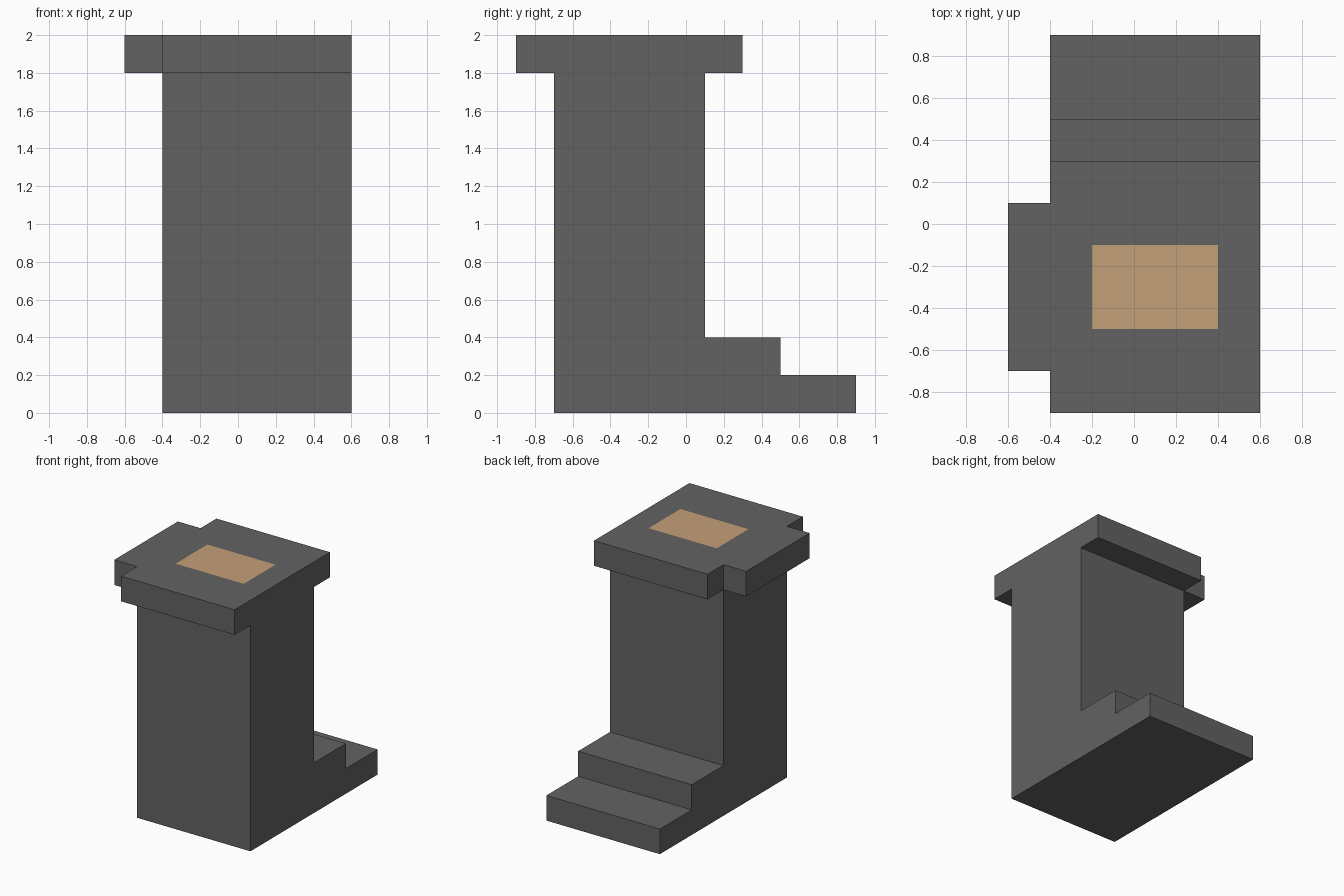
import bpy
import bmesh

cube = bpy.data.objects.get("Cube")
if cube:
    bpy.data.objects.remove(cube, do_unlink=True)


def make_material(name, rgb):
    mat = bpy.data.materials.new(name)
    mat.use_nodes = True
    color = (*rgb, 1.0)
    mat.diffuse_color = color
    mat.node_tree.nodes["Principled BSDF"].inputs["Base Color"].default_value = color
    return mat


def cut(bm, axis, value):
    """Slice every face along an axis-aligned plane, keeping both sides."""
    co, no = [0, 0, 0], [0, 0, 0]
    co[axis], no[axis] = value, 1
    bmesh.ops.bisect_plane(bm, geom=bm.verts[:] + bm.edges[:] + bm.faces[:],
                           dist=1e-5, plane_co=co, plane_no=no)


def extrude(bm, faces, dx):
    """Extrude faces along x."""
    result = bmesh.ops.extrude_face_region(bm, geom=faces)
    verts = [g for g in result["geom"] if isinstance(g, bmesh.types.BMVert)]
    bmesh.ops.translate(bm, verts=verts, vec=(dx, 0, 0))


# Side profile (y, z): column, two rear steps and overhanging cap
PROFILE = [(-0.7, 0), (0.9, 0), (0.9, 0.2), (0.5, 0.2), (0.5, 0.4), (0.1, 0.4),
           (0.1, 1.8), (0.3, 1.8), (0.3, 2), (-0.9, 2), (-0.9, 1.8), (-0.7, 1.8)]

bm = bmesh.new()
side = bm.faces.new([bm.verts.new((-0.4, y, z)) for y, z in PROFILE])
extrude(bm, [side], 1.0)

# Side tab of the cap, as wide as the column
for axis, value in ((2, 1.8), (1, -0.7), (1, 0.1)):
    cut(bm, axis, value)
tab = []
for f in bm.faces:
    c = f.calc_center_median()
    if abs(c.x + 0.4) < 1e-3 and c.z > 1.8 and -0.7 < c.y < 0.1:
        tab.append(f)
extrude(bm, tab, -0.2)

# Tan panel cut into the cap's top
for axis, value in ((0, -0.2), (0, 0.4), (1, -0.5), (1, -0.1)):
    cut(bm, axis, value)
bmesh.ops.recalc_face_normals(bm, faces=bm.faces[:])
for f in bm.faces:
    c = f.calc_center_median()
    f.material_index = int(c.z > 1.999 and -0.2 < c.x < 0.4 and -0.5 < c.y < -0.1)

mesh = bpy.data.meshes.new("stepped_pedestal")
bm.to_mesh(mesh)
bm.free()
mesh.materials.append(make_material("dark grey", (0.123, 0.123, 0.123)))
mesh.materials.append(make_material("tan", (0.55, 0.35, 0.185)))
bpy.context.collection.objects.link(bpy.data.objects.new("stepped_pedestal", mesh))
